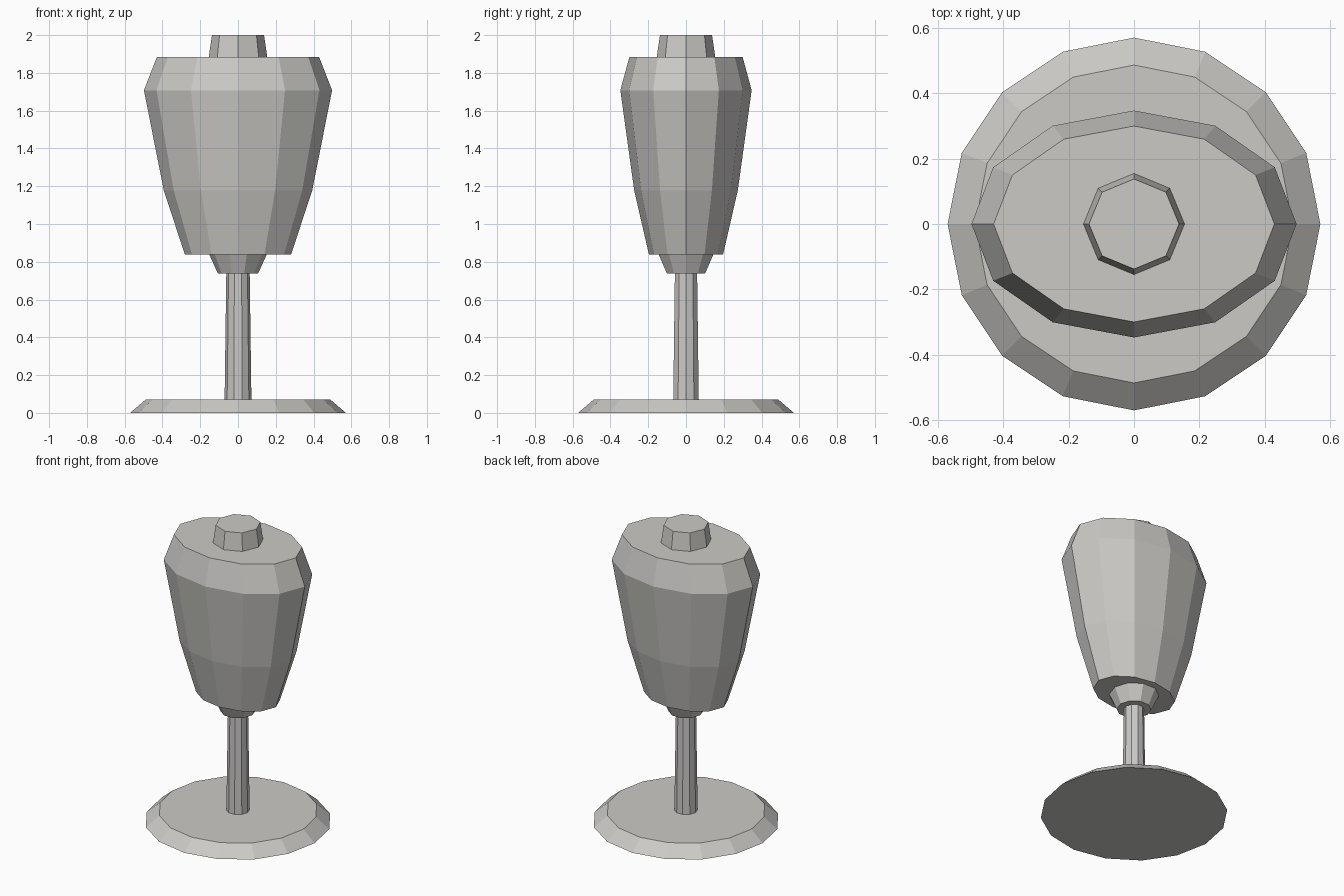
import bpy
import bmesh
from math import cos, sin, tau

cube = bpy.data.objects.get("Cube")
if cube:
    bpy.data.objects.remove(cube, do_unlink=True)

# One warm grey for every part
grey = bpy.data.materials.new("warm_grey")
grey.use_nodes = True
colour = (0.60, 0.59, 0.565, 1)
grey.diffuse_color = colour
grey.node_tree.nodes["Principled BSDF"].inputs["Base Color"].default_value = colour


def lathe(name, sides, profile, depth=1.0):
    """Closed faceted solid from (radius, height) rings; depth squashes y."""
    bm = bmesh.new()
    rings = []
    for r, z in profile:
        angles = [tau * i / sides for i in range(sides)]
        rings.append([bm.verts.new((r * cos(a), r * sin(a) * depth, z)) for a in angles])
    for low, high in zip(rings, rings[1:]):
        for i in range(sides):
            j = (i + 1) % sides
            bm.faces.new((low[i], low[j], high[j], high[i]))
    bm.faces.new(rings[0][::-1])
    bm.faces.new(rings[-1])
    mesh = bpy.data.meshes.new(name)
    bm.to_mesh(mesh)
    bm.free()
    mesh.materials.append(grey)
    obj = bpy.data.objects.new(name, mesh)
    bpy.context.collection.objects.link(obj)
    return obj


# Bevelled round foot
lathe("base", 16, [(0.571, 0), (0.487, 0.072)])

# Slim tapering post and the collar that carries the body
lathe("stem", 10, [(0.071, 0.072), (0.062, 0.737)])
lathe("collar", 10, [(0.106, 0.737), (0.152, 0.838)])

# Oval body, widest near the top
lathe("body", 12, [(0.281, 0.838), (0.393, 1.178), (0.498, 1.708), (0.430, 1.883)], depth=0.698)

# Top knob
lathe("knob", 8, [(0.155, 1.883), (0.138, 2.0)])
